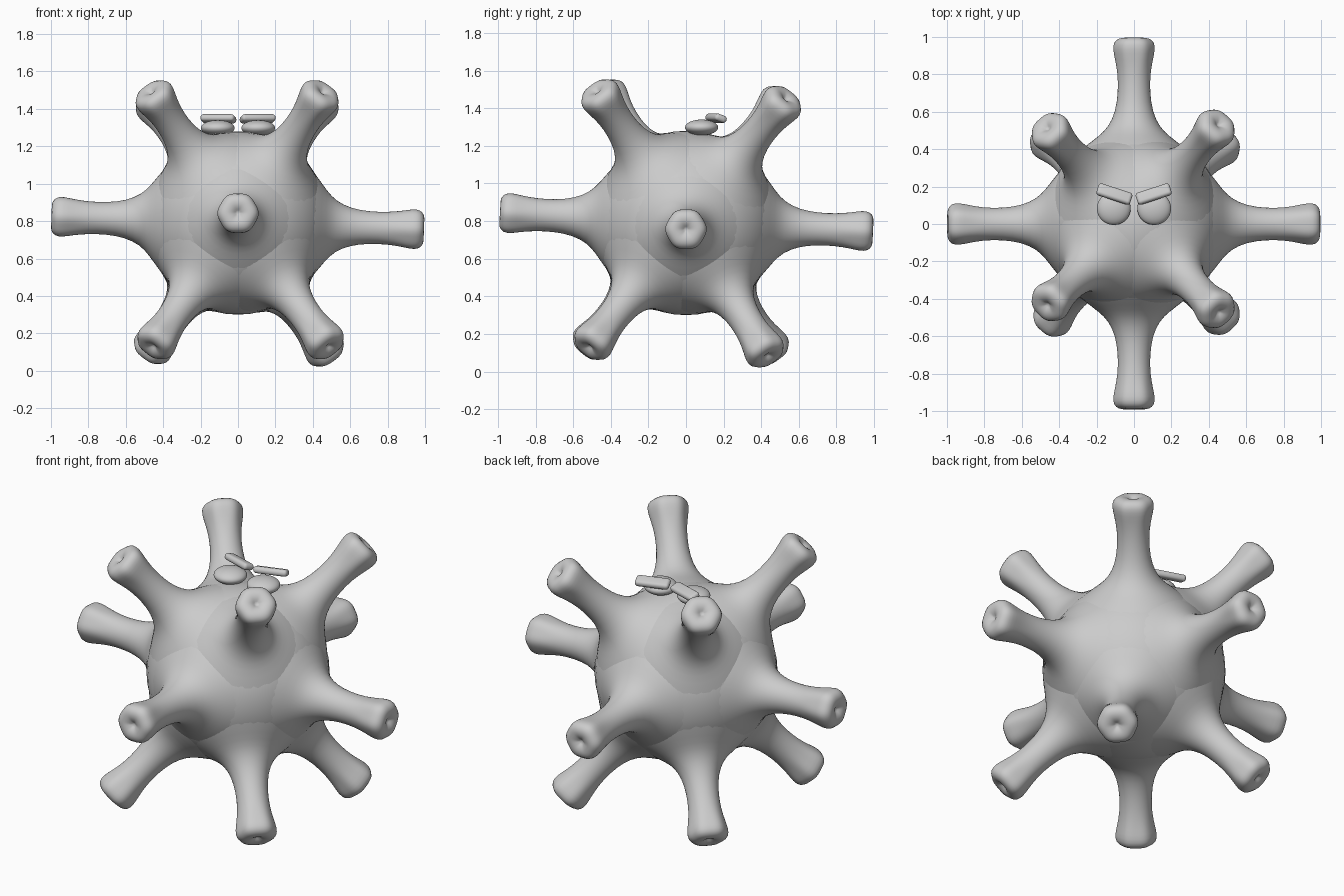
import bpy, bmesh
from math import sin, cos, pi, radians
from mathutils import Vector

if "Cube" in bpy.data.objects:
    bpy.data.objects.remove(bpy.data.objects["Cube"])

CENTRE = Vector((0, 0, 0.79))
SEG = 24


def finish(obj, name, levels=0):
    obj.name = name
    for p in obj.data.polygons:
        p.use_smooth = True
    if levels:
        m = obj.modifiers.new("smooth", 'SUBSURF')
        m.levels = m.render_levels = levels
    return obj


def ball(name, loc, scale):
    bpy.ops.mesh.primitive_uv_sphere_add(segments=48, ring_count=24, radius=1, location=loc)
    obj = bpy.context.object
    obj.scale = scale
    return finish(obj, name)


# spike outline: (distance from body centre, radius), flared base to dimpled tip
PROFILE = [(0.345, 0.345), (0.42, 0.26), (0.47, 0.19), (0.52, 0.137), (0.60, 0.10),
           (0.70, 0.086), (0.80, 0.087), (0.88, 0.10), (0.93, 0.111), (0.97, 0.108),
           (0.993, 0.08), (0.993, 0.045), (0.982, 0.022)]


def spike(name, tip):
    axis = Vector(tip) - CENTRE
    stretch = (axis.length - 0.5) / 0.493
    bm = bmesh.new()
    rings = []
    for t, r in PROFILE:
        hexed = 0.035 if t > 0.85 else 0       # slightly six-sided tip
        d = t if t < 0.5 else 0.5 + (t - 0.5) * stretch
        ring = []
        for i in range(SEG):
            a = 2 * pi * i / SEG
            k = r * (1 + hexed * cos(6 * a))
            ring.append(bm.verts.new((k * cos(a), k * sin(a), d)))
        rings.append(ring)
    for lo, hi in zip(rings, rings[1:]):
        for i in range(SEG):
            j = (i + 1) % SEG
            bm.faces.new((lo[i], lo[j], hi[j], hi[i]))
    pit = bm.verts.new((0, 0, axis.length - 0.03))
    for i in range(SEG):
        bm.faces.new((rings[-1][i], rings[-1][(i + 1) % SEG], pit))
    me = bpy.data.meshes.new(name)
    bm.to_mesh(me)
    bm.free()
    obj = bpy.data.objects.new(name, me)
    bpy.context.collection.objects.link(obj)
    obj.location = CENTRE
    obj.rotation_mode = 'QUATERNION'
    obj.rotation_quaternion = axis.to_track_quat('Z', 'Y')
    return finish(obj, name, 1)


# round body
ball("body", CENTRE, (0.49, 0.49, 0.49))

# twelve spikes: four around the middle, four above, four below
TIPS = {
    "right_spike": (0.995, 0, 0.755), "left_spike": (-0.998, 0, 0.825),
    "front_spike": (0, -0.99, 0.845), "back_spike": (0, 0.995, 0.745),
    "upper_front_left_spike": (-0.47, -0.44, 1.50), "upper_front_right_spike": (0.46, -0.48, 1.50),
    "upper_back_left_spike": (-0.47, 0.52, 1.46), "upper_back_right_spike": (0.46, 0.54, 1.46),
    "lower_front_left_spike": (-0.46, -0.53, 0.12), "lower_front_right_spike": (0.49, -0.52, 0.12),
    "lower_back_left_spike": (-0.48, 0.47, 0.09), "lower_back_right_spike": (0.49, 0.44, 0.075),
}
for name, tip in TIPS.items():
    spike(name, tip)

# flattened eyes and slanted brows on top
for s, side in ((-1, "left"), (1, "right")):
    ball(side + "_eye", (s * 0.108, 0.083, 1.298), (0.09, 0.088, 0.042))
    bpy.ops.mesh.primitive_cube_add(size=1, location=(s * 0.105, 0.16, 1.347))
    brow = bpy.context.object
    brow.scale = (0.19, 0.068, 0.038)
    bpy.ops.object.transform_apply(location=False, rotation=False, scale=True)
    brow.rotation_euler = (radians(-20), 0, s * radians(18))
    bev = brow.modifiers.new("round", 'BEVEL')
    bev.width = 0.017
    bev.segments = 4
    finish(brow, side + "_brow")
